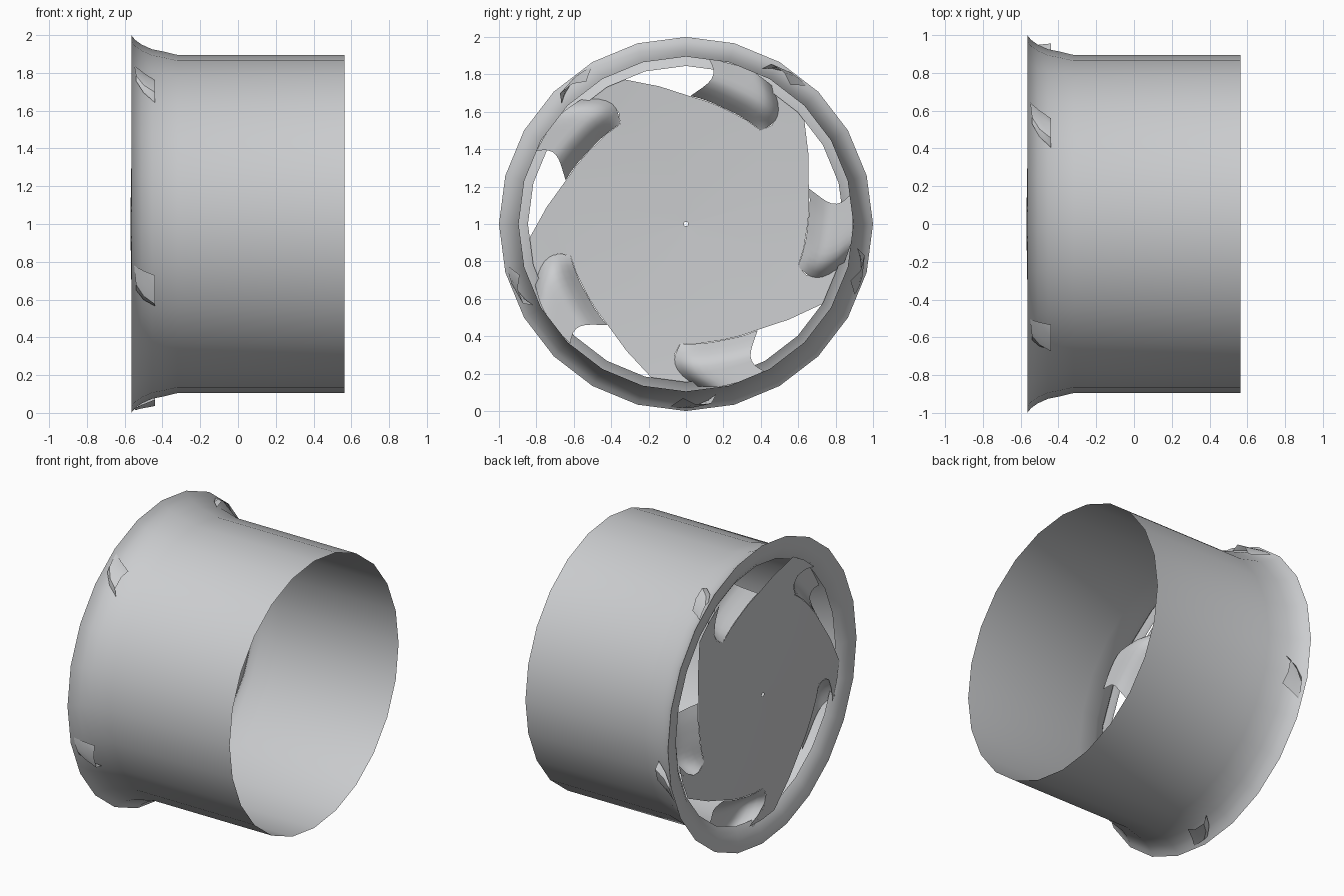
import bpy, bmesh
from math import sin, cos, pi, radians

if "Cube" in bpy.data.objects:
    bpy.data.objects.remove(bpy.data.objects["Cube"])

FOLD = 5
SIDES = 24

metal = bpy.data.materials.new("light_grey_metal")
GREY = (0.6, 0.61, 0.625, 1)
metal.use_nodes = True
metal.diffuse_color = GREY
metal.node_tree.nodes["Principled BSDF"].inputs["Base Color"].default_value = GREY


def polar(deg, r, x):
    """Point on the wheel: the axle runs along x at height 1."""
    a = radians(deg)
    return (x, r * cos(a), 1 + r * sin(a))


def dome(r):
    """Depth of the gently domed face plate."""
    return -0.57 + 0.04 * r * r


def finish(bm, name):
    mesh = bpy.data.meshes.new(name)
    bm.to_mesh(mesh)
    bm.free()
    mesh.materials.append(metal)
    obj = bpy.data.objects.new(name, mesh)
    bpy.context.collection.objects.link(obj)
    bpy.ops.object.select_all(action='DESELECT')
    obj.select_set(True)
    bpy.context.view_layer.objects.active = obj
    bpy.ops.object.shade_smooth_by_angle(angle=radians(40))
    return obj


def skin(bm, rows, closed=False):
    """Join rows of points with quads."""
    vs = [[bm.verts.new(p) for p in row] for row in rows]
    for a, b in zip(vs, vs[1:]):
        n = len(a)
        for i in range(n if closed else n - 1):
            j = (i + 1) % n
            bm.faces.new((a[i], b[i], b[j], a[j]))


def lathe(name, profile):
    bm = bmesh.new()
    skin(bm, [[polar(360 * i / SIDES, r, x) for i in range(SIDES)]
              for r, x in profile], closed=True)
    return finish(bm, name)


def along(points, s):
    """Linear interpolation along evenly spaced pairs."""
    f = s * (len(points) - 1)
    i = min(int(f), len(points) - 2)
    f -= i
    return [a + (b - a) * f for a, b in zip(points[i], points[i + 1])]


# Barrel with flared lip, open at the far end
lathe("barrel", [(1.0, -0.565), (0.975, -0.545), (0.95, -0.51), (0.925, -0.455),
                 (0.912, -0.39), (0.895, -0.32), (0.895, 0.565)])

# Turned-in ring behind the lip
lathe("rim_ring", [(0.845, -0.515), (0.88, -0.54), (0.93, -0.556), (1.0, -0.565)])

# Face plate with five swirling cut-outs: (angle, radius) of one cut-out
cutout = [(115, .86), (108, .795), (101, .75), (90, .69), (80, .665), (72, .651),
          (60, .643), (51.3, .64), (49, .70), (50.2, .754), (55, .81), (61, .86),
          (52, .86)]
bm = bmesh.new()


def loop(points):
    vs = [bm.verts.new(polar(a, r, dome(r))) for a, r in points]
    return [bm.edges.new((v, vs[i - 1])) for i, v in enumerate(vs)]


outline = loop([(a - 360 / FOLD * k, r) for k in range(FOLD) for a, r in cutout])
middle, centre = [loop([(360 * i / SIDES, r) for i in range(SIDES)])
                  for r in (0.42, 0.012)]
for pair in (outline + middle, middle + centre):
    bmesh.ops.triangle_fill(bm, edges=pair, use_beauty=True, normal=(-1, 0, 0))
finish(bm, "face_plate")

# Scooped hoods behind the cut-outs, and the small tabs through the flare
inner = [(88, .685), (72, .651), (60, .643), (51.3, .64)]
outer = [(82, .89), (74, .89), (66, .89), (58, .87)]
tab = [[(64, .925, -.44), (62, .97, -.44), (57, .965, -.44), (53, .93, -.44)],
       [(61, .95, -.50), (59, .975, -.50), (55, .975, -.50), (51, .955, -.50)],
       [(57, .975, -.54), (55, .985, -.54), (52, .985, -.545), (49, .98, -.55)]]


def hood_point(s, t, turn):
    (a0, r0), (a1, r1) = along(inner, s), along(outer, s)
    a = a0 + (a1 - a0) * t - 5 * sin(pi * t)
    r = r0 + (r1 - r0) * t
    rise = 0.11 * sin(pi / 2 * min(1, t / 0.5)) * cos(pi / 2 * s ** 3)
    return polar(a - turn, r, dome(r) + rise)


for k in range(FOLD):
    turn = 360 / FOLD * k
    bm = bmesh.new()
    skin(bm, [[hood_point(i / 10, j / 8, turn) for j in range(9)] for i in range(11)])
    finish(bm, f"vent_hood_{k + 1}")
    bm = bmesh.new()
    skin(bm, [[polar(a - turn, r, x) for a, r, x in row] for row in tab])
    bmesh.ops.reverse_faces(bm, faces=bm.faces[:])
    finish(bm, f"vent_tab_{k + 1}")
